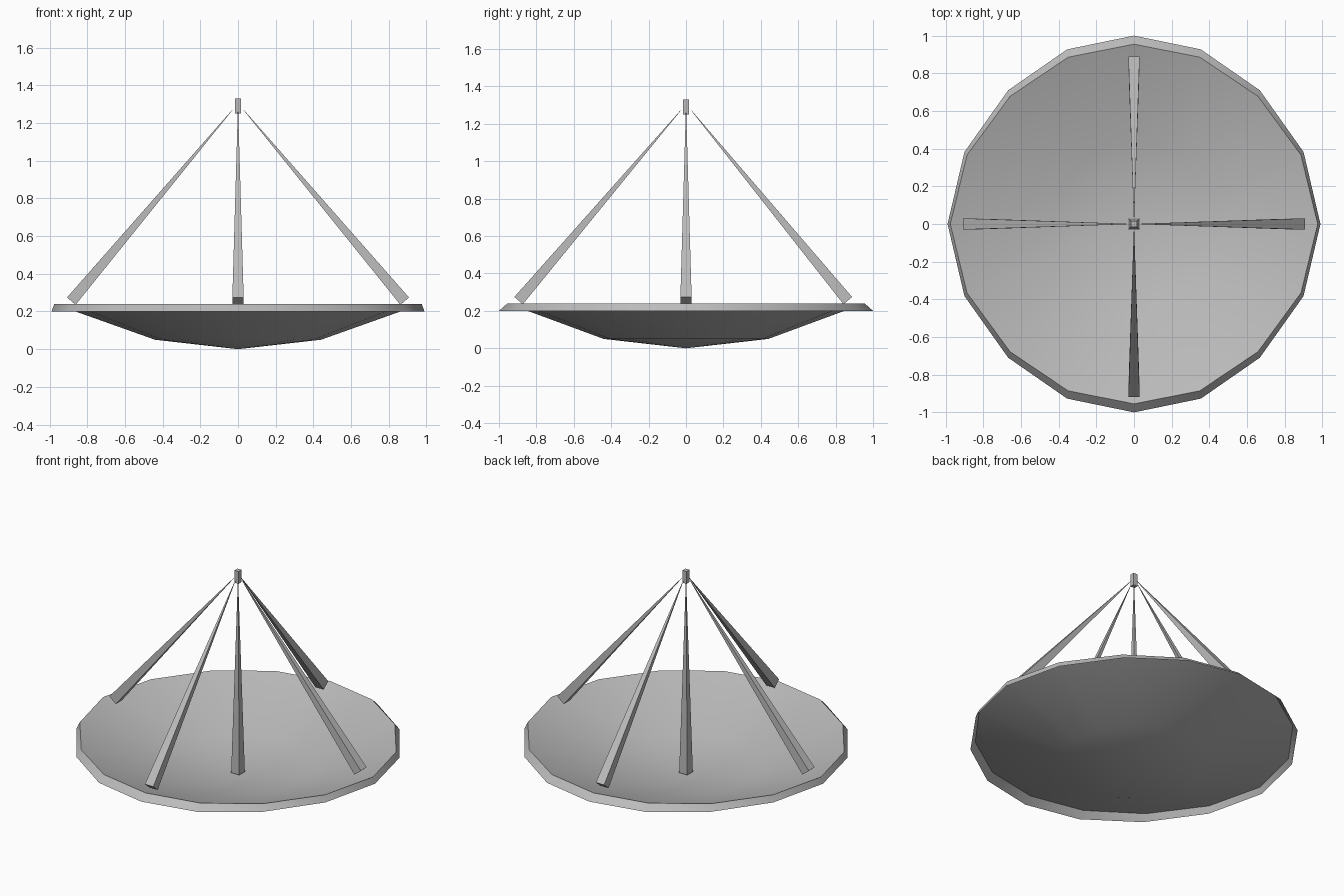
import bpy, bmesh
from mathutils import Vector

cube = bpy.data.objects.get("Cube")
if cube:
    bpy.data.objects.remove(cube, do_unlink=True)

GREY = (0.5, 0.5, 0.5, 1)
grey = bpy.data.materials.new("light_grey")
grey.use_nodes = True
grey.diffuse_color = GREY
grey.node_tree.nodes["Principled BSDF"].inputs["Base Color"].default_value = GREY


def add_object(name, bm):
    mesh = bpy.data.meshes.new(name)
    bm.to_mesh(mesh)
    bm.free()
    mesh.materials.append(grey)
    obj = bpy.data.objects.new(name, mesh)
    bpy.context.collection.objects.link(obj)
    return obj


def add_bar(name, start, end, start_half, end_half):
    """Square bar from start to end, tapering between two half widths."""
    start, end = Vector(start), Vector(end)
    axis = (end - start).normalized()
    # one side stays level, the other follows the slope
    side = axis.cross(Vector((0, 0, 1)))
    side = side.normalized() if side.length > 0.001 else Vector((1, 0, 0))
    up = side.cross(axis)
    bm = bmesh.new()
    ends = []
    for centre, half in ((start, start_half), (end, end_half)):
        ends.append([bm.verts.new(centre + (side * a + up * b) * half)
                     for a, b in ((-1, -1), (1, -1), (1, 1), (-1, 1))])
    low, high = ends
    bm.faces.new(low)
    bm.faces.new(high)
    for i in range(4):
        j = (i + 1) % 4
        bm.faces.new((low[i], low[j], high[j], high[i]))
    bmesh.ops.recalc_face_normals(bm, faces=bm.faces)
    return add_object(name, bm)


# Dish outline: one quarter, mirrored to 16 corners
quarter = [(0.99, 0), (0.90, 0.383), (0.668, 0.71), (0.355, 0.927), (0, 1)]
half = quarter[:4] + [(-x, y) for x, y in reversed(quarter[1:])]
outline = half + [(-x, -y) for x, y in half]

# Bowl with a thin outer lip: x scale, y scale and height of each ring
bm = bmesh.new()
rings = []
for sx, sy, z in ((0.445, 0.44, 0.05), (0.985, 0.955, 0.24), (1, 1, 0.2)):
    rings.append([bm.verts.new((x * sx, y * sy, z)) for x, y in outline])
bottom = bm.verts.new((0, 0, 0))
count = len(outline)
for i in range(count):
    j = (i + 1) % count
    bm.faces.new((bottom, rings[0][i], rings[0][j]))
    for inner, outer in zip(rings, rings[1:]):
        bm.faces.new((inner[i], outer[i], outer[j], inner[j]))
dish = add_object("dish", bm)
bpy.ops.object.select_all(action="DESELECT")
dish.select_set(True)
bpy.context.view_layer.objects.active = dish
bpy.ops.object.shade_smooth_by_angle(angle=0.6)

# Four struts leaning in from the rim
for name, x, y in (("left", 1, 0), ("right", -1, 0), ("front", 0, -1), ("back", 0, 1)):
    shift = -0.015 * abs(y)
    add_bar(name + "_strut", (x * 0.885, y * 0.88 + shift, 0.255),
            (x * 0.03, y * 0.03, 1.27), 0.03, 0.001)

# Central mast and the receiver on top
add_bar("mast", (0, 0, 0.01), (0, 0, 1.25), 0.029, 0.001)
add_bar("receiver", (0, 0, 1.25), (0, 0, 1.33), 0.015, 0.015)
